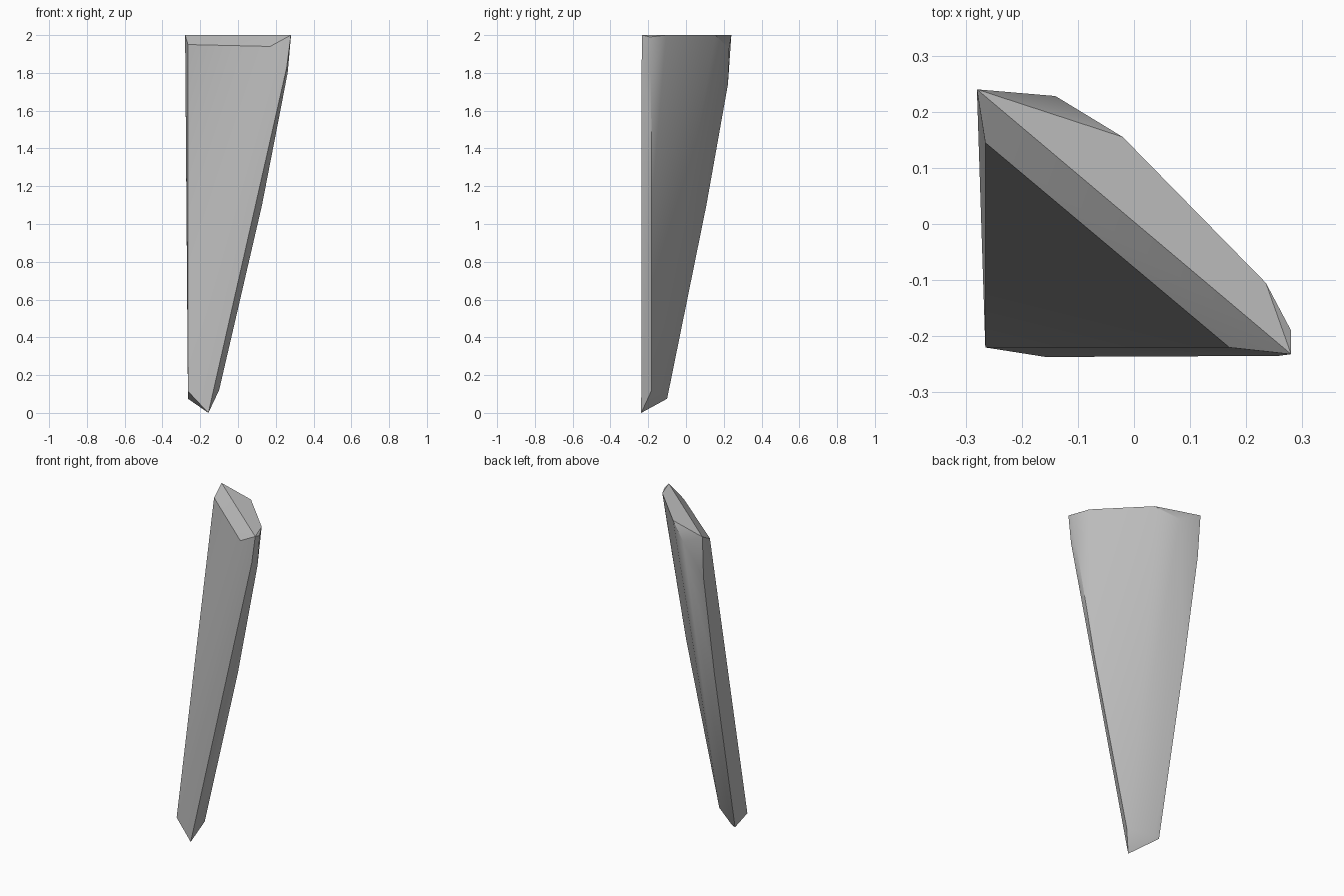
import bpy
import bmesh
import math

cube = bpy.data.objects.get("Cube")
if cube:
    bpy.data.objects.remove(cube, do_unlink=True)

# Single stone-grey material
grey = bpy.data.materials.new("stone_grey")
grey.use_nodes = True
colour = (0.5, 0.5, 0.5, 1.0)
grey.diffuse_color = colour
grey.node_tree.nodes["Principled BSDF"].inputs["Base Color"].default_value = colour

# Slanted cap at the wide end
cap = [(-0.28, 0.24, 2), (-0.02, 0.155, 2), (0.235, -0.105, 2),
       (0.28, -0.19, 1.99), (0.28, -0.232, 2)]
# Bevel corners just under the cap
bevel = [(-0.265, 0.145, 1.95), (0.17, -0.22, 1.94), (-0.14, 0.228, 1.93)]
# Shoulders where the sides start to narrow
shoulder = [(-0.275, 0.222, 1.74), (0.258, -0.235, 1.83), (0.263, -0.185, 1.8)]
# Slight bulge along the outer side
bulge = [(0.127, -0.182, 1.1), (-0.27, 0.108, 1.1)]
# Pointed end
tip = [(-0.157, -0.237, 0), (-0.265, -0.22, 0.115), (-0.265, -0.1, 0.075),
       (-0.235, -0.105, 0.085), (-0.1, -0.182, 0.12)]

# Wrap the corners in a faceted shard
bm = bmesh.new()
for point in cap + bevel + shoulder + bulge + tip:
    bm.verts.new(point)
hull = bmesh.ops.convex_hull(bm, input=bm.verts)
loose = {g for g in hull["geom_interior"] + hull["geom_unused"]
         if isinstance(g, bmesh.types.BMVert)}
bmesh.ops.delete(bm, geom=list(loose), context="VERTS")
bmesh.ops.recalc_face_normals(bm, faces=bm.faces)

mesh = bpy.data.meshes.new("shard")
bm.to_mesh(mesh)
bm.free()
mesh.materials.append(grey)
shard = bpy.data.objects.new("shard", mesh)
bpy.context.collection.objects.link(shard)

# Soften the shallow edges only
bpy.ops.object.select_all(action="DESELECT")
shard.select_set(True)
bpy.context.view_layer.objects.active = shard
bpy.ops.object.shade_smooth_by_angle(angle=math.radians(35))
